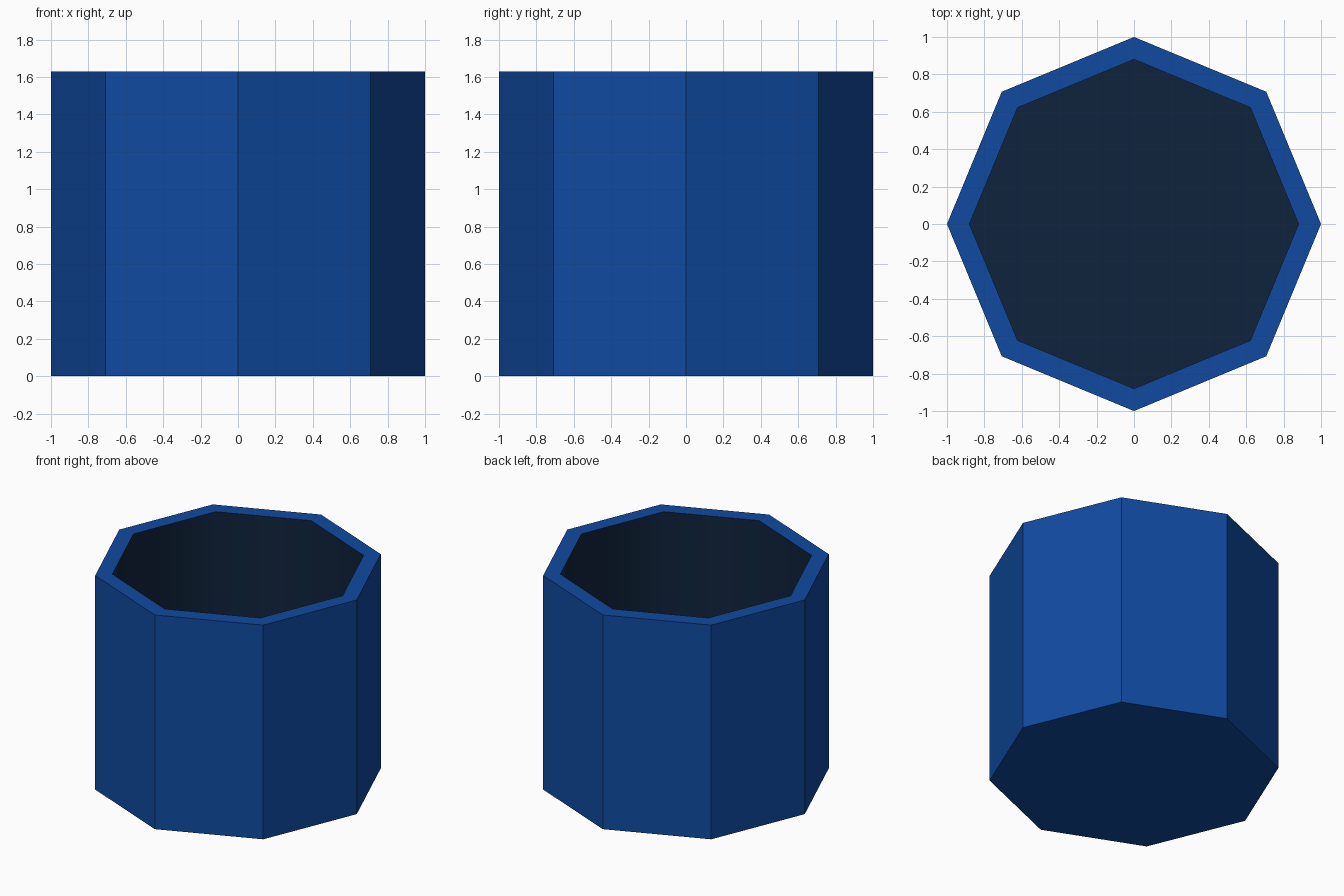
import bpy
import bmesh
from math import cos, sin, tau

if "Cube" in bpy.data.objects:
    bpy.data.objects.remove(bpy.data.objects["Cube"])

SIDES = 8
HEIGHT = 1.63
OUTER, INNER = 1.0, 0.88
FLOOR = 0.12


def material(name, rgb):
    mat = bpy.data.materials.new(name)
    mat.diffuse_color = (*rgb, 1)
    mat.use_nodes = True
    mat.node_tree.nodes["Principled BSDF"].inputs["Base Color"].default_value = mat.diffuse_color
    return mat


def ring(bm, radius, z):
    return [bm.verts.new((radius * cos(tau * i / SIDES), radius * sin(tau * i / SIDES), z))
            for i in range(SIDES)]


def bridge(bm, a, b):
    return [bm.faces.new((a[i], a[(i + 1) % SIDES], b[(i + 1) % SIDES], b[i]))
            for i in range(SIDES)]


# Octagonal pot: base, outer wall, flat rim, inner wall, floor
bm = bmesh.new()
base = ring(bm, OUTER, 0)
top = ring(bm, OUTER, HEIGHT)
lip = ring(bm, INNER, HEIGHT)
well = ring(bm, INNER, FLOOR)
bm.faces.new(base[::-1])
bridge(bm, base, top)
bridge(bm, top, lip)
inside = bridge(bm, lip, well)

# Soft inner wall with crisp borders at the rim and floor
for face in inside:
    face.smooth = True
inside.append(bm.faces.new(well))
for loop in (lip, well):
    for i in range(SIDES):
        bm.edges.get((loop[i], loop[(i + 1) % SIDES])).smooth = False

# Dark lining inside
for face in inside:
    face.material_index = 1

mesh = bpy.data.meshes.new("pot")
bm.to_mesh(mesh)
bm.free()
mesh.materials.append(material("blue", (0.005, 0.068, 0.35)))
mesh.materials.append(material("dark_lining", (0.005, 0.017, 0.045)))
bpy.context.collection.objects.link(bpy.data.objects.new("pot", mesh))
